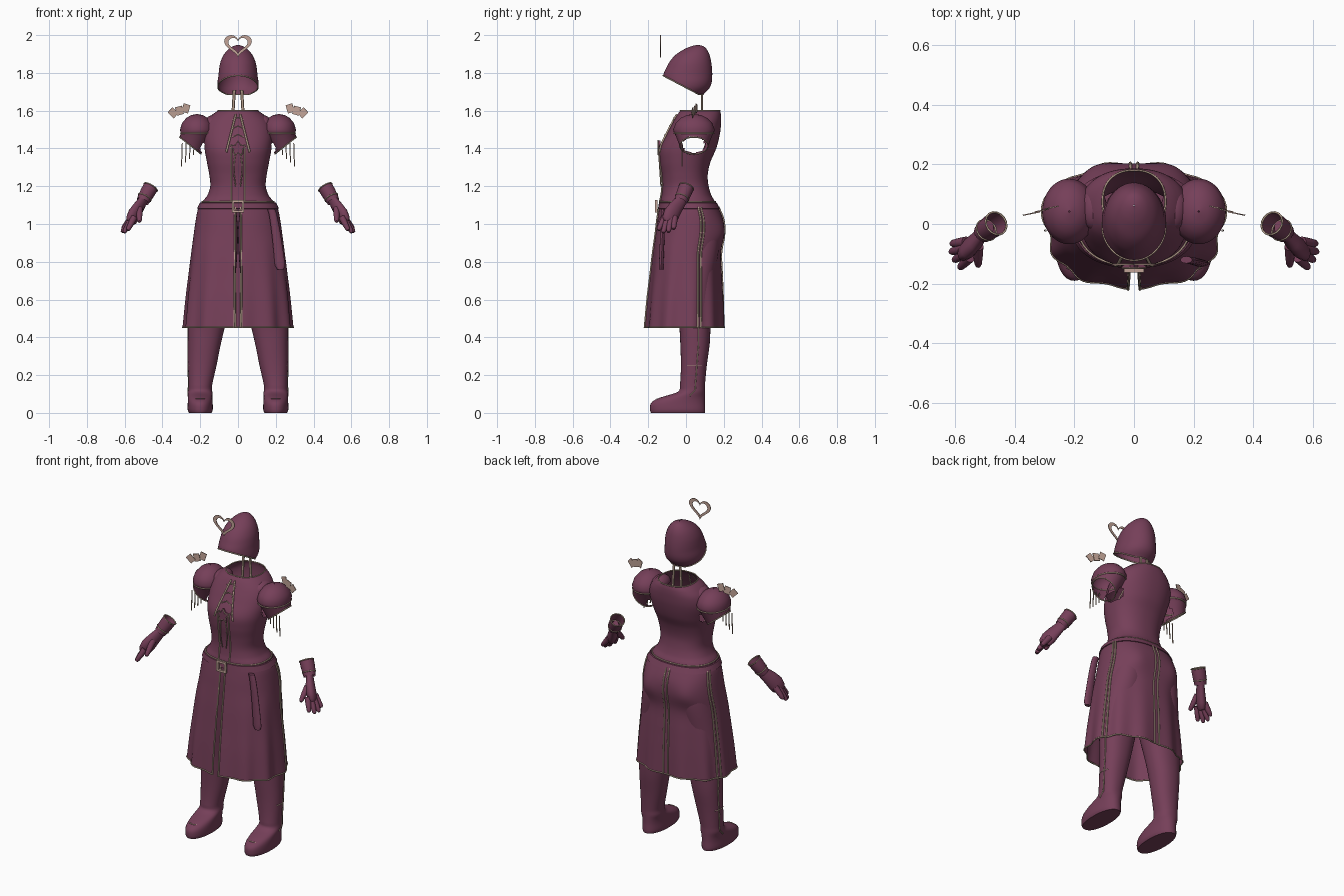
import bpy, bmesh, math
from math import sin, cos, pi, exp
from mathutils import Vector

if "Cube" in bpy.data.objects:
    bpy.data.objects.remove(bpy.data.objects["Cube"], do_unlink=True)


def material(name, rgb):
    m = bpy.data.materials.new(name)
    m.use_nodes = True
    m.diffuse_color = (*rgb, 1)
    m.node_tree.nodes["Principled BSDF"].inputs["Base Color"].default_value = (*rgb, 1)
    return m


CLOTH = material("plum cloth", (0.18, 0.05, 0.10))
TRIM = material("tan trim", (0.46, 0.34, 0.26))
BEIGE = material("pale beige", (0.54, 0.37, 0.31))
meshes = []


def sided(name, mirror):
    return [("left_" + name, 1), ("right_" + name, -1)] if mirror else [(name, 1)]


def sheet(name, rings, mat=CLOTH, closed=True, caps=False, mirror=False, cull=None):
    """Skin a list of rings of points."""
    for label, s in sided(name, mirror):
        bm = bmesh.new()
        rows = [[bm.verts.new((p[0] * s, p[1], p[2])) for p in r] for r in rings]
        n = len(rows[0])
        for a, b in zip(rows, rows[1:]):
            for i in range(n if closed else n - 1):
                j = (i + 1) % n
                bm.faces.new((a[i], a[j], b[j], b[i]))
        if caps:
            bm.faces.new(rows[0])
            bm.faces.new(rows[-1])
        if cull:
            bmesh.ops.delete(bm, geom=[f for f in bm.faces if cull(f.calc_center_median())], context="FACES")
        bmesh.ops.recalc_face_normals(bm, faces=bm.faces[:])
        me = bpy.data.meshes.new(label)
        bm.to_mesh(me)
        bm.free()
        me.materials.append(mat)
        ob = bpy.data.objects.new(label, me)
        bpy.context.collection.objects.link(ob)
        meshes.append(ob)


def cord(name, pts, r=0.0035, cyclic=False, mirror=False):
    """Round trim along a path."""
    for label, s in sided(name, mirror):
        cu = bpy.data.curves.new(label, "CURVE")
        cu.dimensions = "3D"
        cu.bevel_depth, cu.bevel_resolution = r, 1
        sp = cu.splines.new("POLY")
        sp.points.add(len(pts) - 1)
        for q, p in zip(sp.points, pts):
            q.co = (p[0] * s, p[1], p[2], 1)
        sp.use_cyclic_u = cyclic
        cu.materials.append(TRIM)
        bpy.context.collection.objects.link(bpy.data.objects.new(label, cu))


def plate(name, centre, size, turn=0, tilt=0, mirror=False):
    """Thin box standing in the xz plane: tilted in plane, then turned about z."""
    w, d, h = (v / 2 for v in size)
    def corner(x, y, z):
        x, z = x * cos(tilt) - z * sin(tilt), x * sin(tilt) + z * cos(tilt)
        return Vector(centre) + Vector((x * cos(turn) - y * sin(turn), x * sin(turn) + y * cos(turn), z))
    quad = [(-w, -h), (w, -h), (w, h), (-w, h)]
    sheet(name, [[corner(x, y, z) for x, z in quad] for y in (-d, d)], BEIGE, caps=True, mirror=mirror)


def section(rows, z):
    """Smoothly interpolate profile rows (z, centre x, half width, front y, back y)."""
    z = min(max(z, rows[0][0]), rows[-1][0])
    i = next((k for k in range(len(rows) - 2) if z <= rows[k + 1][0]), len(rows) - 2)
    a, b = rows[i], rows[i + 1]
    p, q = rows[max(i - 1, 0)], rows[min(i + 2, len(rows) - 1)]
    h = b[0] - a[0]
    t = (z - a[0]) / h
    out = []
    for k in range(1, 5):
        m0 = (b[k] - p[k]) / (b[0] - p[0]) * h
        m1 = (q[k] - a[k]) / (q[0] - a[0]) * h
        d = b[k] - a[k]
        out.append(a[k] + m0 * (t - 2 * t**2 + t**3) + d * (3 * t**2 - 2 * t**3) + m1 * (t**3 - t**2))
    return out


def point(rows, a, z, e=2.3, grow=0.0, fold=0.0):
    """Point on a profile body; angle 0 is the front, pi/2 is +x."""
    cx, rx, y0, y1 = section(rows, z)
    s, c = sin(a), cos(a)
    k = 1 + fold * cos(11 * a)
    x = math.copysign(abs(s) ** (2 / e), s) * (rx * k + grow)
    y = math.copysign(abs(c) ** (2 / e), c) * ((y1 - y0) / 2 * k + grow)
    return Vector((cx + x, (y0 + y1) / 2 - y, z))


def front(rows, x, z, lift=0.004, e=2.3):
    cx, rx, y0, y1 = section(rows, z)
    return Vector((x, (y0 + y1) / 2 - (y1 - y0) / 2 * (1 - min(abs(x / rx), 1) ** e) ** (1 / e) - lift, z))


def steps(a, b, n):
    return [a + (b - a) * i / n for i in range(n + 1)]


def around(n):
    return [2 * pi * i / n for i in range(n)]


# Torso, an open shell with arm holes
torso = [(1.1, 0, .197, -.138, .158), (1.125, 0, .183, -.136, .15), (1.15, 0, .163, -.13, .135),
         (1.2, 0, .147, -.125, .12), (1.26, 0, .152, -.128, .115), (1.33, 0, .165, -.138, .13),
         (1.4, 0, .178, -.138, .16), (1.48, 0, .185, -.1, .18), (1.54, 0, .17, -.068, .186),
         (1.58, 0, .135, -.045, .185), (1.6, 0, .105, -.03, .18)]


def arm_hole(c):
    return abs(c.x) > .11 and ((c.y - .04) / .06) ** 2 + ((c.z - 1.42) / .045) ** 2 < 1


sheet("torso", [[point(torso, a, z) for a in around(72)] for z in steps(1.1, 1.6, 56)], cull=arm_hole)
cord("collar_trim", [point(torso, a, 1.6) for a in around(48)], cyclic=True)
cord("waist_trim", [point(torso, a, 1.118, grow=.003) for a in around(48)], cyclic=True)

# Bodice trims, throat lacing and star brooch
cord("bodice_trim", [front(torso, .036, z) for z in steps(1.12, 1.42, 16)], .0045, mirror=True)
cord("throat_trim", [front(torso, .012 + (1.58 - z) * .25, z) for z in steps(1.38, 1.58, 10)], .0055, mirror=True)
for i, z in enumerate(steps(1.46, 1.55, 2)):
    cord(f"lace_{i}", [front(torso, -.03, z), front(torso, 0, z + .015, .008), front(torso, .03, z)], .003)
star = [Vector((r * sin(a), -.148, 1.4 + r * cos(a))) for i, a in enumerate(around(10)) for r in [.024 if i % 2 else .042]]
sheet("star_brooch", [[p + Vector((0, d, 0)) for p in star] for d in (0, .014)], caps=True)
cord("star_rim", star, .003, cyclic=True)
cord("hanging_loop", [(.012 + .01 * sin(t * pi), -.145 + .012 * t, 1.38 - .18 * t) for t in steps(0, 1, 8)], .003, mirror=True)

# Puffed sleeves, open underneath
puff = [(1.582, .002), (1.577, .03), (1.562, .056), (1.535, .079), (1.5, .09), (1.48, .086)]
rings = [[(.217 + r * sin(a), .042 + r * 1.22 * cos(a), z) for a in around(40)] for z, r in puff]
for t in steps(0, 1, 10):
    rings.append([(.22 + .032 * t + (.085 - .028 * t) * sin(a), .042 + (.1 - .025 * t) * cos(a),
                   1.475 - .06 * t + .045 * t * sin(a)) for a in around(40)])
sheet("sleeve", rings, mirror=True, cull=arm_hole)
cord("sleeve_band", rings[5], .004, cyclic=True, mirror=True)
cord("sleeve_edge", rings[-1], .0035, cyclic=True, mirror=True)
sheet("shoulder_gather", [[(.135 + .045 * sin(b) * sin(a), .05 + .07 * sin(b) * cos(a), 1.53 + .045 * cos(b))
                           for a in around(24)] for b in steps(.02, pi / 2, 8)], mirror=True)
for i in range(4):
    x = .232 + .021 * i
    cord(f"fringe_{i}", [(x, -.022, 1.43), (x + .004, -.022, 1.365 - .02 * i)], .003, mirror=True)
for i in range(3):
    plate(f"shoulder_fin_{i}", (.276 + .034 * i, .055 - .01 * i, 1.612 - .012 * i), (.037, .004, .045),
          -.2, .3 - .55 * i, mirror=True)

# Long skirt split at the front, with gentle folds and a rounded seat
skirt = [(.45, 0, .288, -.212, .203), (.6, 0, .275, -.2, .198), (.72, 0, .262, -.187, .192), (.85, 0, .247, -.173, .186),
         (.95, 0, .234, -.16, .2), (1.02, 0, .224, -.152, .197), (1.08, 0, .212, -.143, .175), (1.115, 0, .196, -.138, .157)]


def drape(a, z, grow=0.0):
    p = point(skirt, a, z, grow=grow, fold=.03 * max(0, (.95 - z) / .5))
    p.y += .018 * exp(-((z - .95) / .075) ** 2 - ((abs(a - pi) - .55) / .35) ** 2)
    return p


sheet("skirt", [[drape(a, z) for a in steps(.035, 2 * pi - .035, 130)] for z in steps(.45, 1.115, 32)], closed=False)
cord("hem_trim", [drape(a, .453) for a in steps(.035, 2 * pi - .035, 130)], .004)
for label, a in (("front", .045), ("side_front", pi / 2 + .27), ("side_back", pi / 2 + .36), ("back", pi - .035)):
    cord(label + "_slit_trim", [drape(a, z, .002) for z in steps(.45, 1.09, 24)], .005, mirror=True)

# Belt, buckle and hanging strap
sheet("belt", [[point(skirt, a, z, grow=g) for a in around(64)]
               for z, g in ((1.08, 0), (1.081, .005), (1.112, .005), (1.114, 0))])
for s in (-1, 1):
    plate(f"buckle_side_{s}", (.027 * s, -.157, 1.093), (.012, .012, .064))
    plate(f"buckle_bar_{s}", (0, -.157, 1.093 + .027 * s), (.062, .0118, .012))
strap = []
for t in steps(0, 1, 16):
    x, z = .175 + .05 * t ** .7, 1.08 - .32 * t
    w = (.02 + .008 * t) * min(1, ((1.03 - t) / .08) ** .5)
    strap.append([(x + w * sin(a), -.12 - .012 * t + .012 * cos(a), z) for a in around(12)])
sheet("hanging_strap", strap, caps=True)

# Trousers and boots
leg = [(0, .2, .06, -.185, .1), (.012, .2, .066, -.19, .102), (.055, .2, .066, -.183, .1), (.08, .2, .065, -.14, .1),
       (.11, .2, .064, -.045, .1), (.14, .2, .062, -.033, .1), (.25, .189, .075, -.027, .11),
       (.36, .178, .086, -.03, .125), (.45, .168, .097, -.035, .13), (.7, .135, .118, -.07, .15),
       (.95, .108, .108, -.1, .18), (1.08, .1, .09, -.1, .14)]
levels = steps(0, .15, 15) + steps(.18, 1.08, 24)
sheet("leg", [[point(leg, a, z, 2.2) for a in around(36)] for z in levels], caps=True, mirror=True)
cord("leg_seam", [point(leg, pi / 2 + .2, z, 2.2, .001) for z in steps(.09, .5, 14)], mirror=True)
cord("boot_cuff", [point(leg, a, .25, 2.2) for a in steps(pi / 2 - .5, pi / 2 + .6, 8)], .0025, mirror=True)
cord("instep_trim", [point(leg, a, .075, 2.2, .001) for a in steps(-.35, .35, 6)], .0025, mirror=True)

# Hood, cut along a slanted brim
hood = [(1.66, 0, .07, -.09, .07), (1.69, 0, .088, -.105, .095), (1.715, 0, .103, -.116, .122), (1.75, 0, .108, -.122, .136),
        (1.79, 0, .103, -.12, .139), (1.82, 0, .1, -.107, .138), (1.86, 0, .092, -.086, .133), (1.9, 0, .073, -.05, .123),
        (1.93, 0, .045, .0, .106), (1.943, 0, .022, .035, .088), (1.948, 0, .002, .06, .064)]


def brim(a):
    z = 1.73
    for _ in range(30):
        z = .5 * z + .5 * max(1.685, 1.69 - .53 * (point(hood, a, z, 2).y - .06))
    return z


sheet("hood", [[point(hood, a, brim(a) + (1.948 - brim(a)) * sin(t), 2) for a in around(48)] for t in steps(0, pi / 2, 26)])
cord("hood_brim", [point(hood, a, brim(a), 2, .001) for a in around(48)], .0035, cyclic=True)
sheet("neck_ribbon", [[(.02 + (1.7 - z) * .06 + .008 * sin(a), .085 + .006 * cos(a), z) for a in around(8)]
                      for z in steps(1.54, 1.71, 5)], TRIM, caps=True, mirror=True)


# Heart ornament floating before the hood
def heart(k, y):
    return [(.073 * k * sin(a) ** 3, y, 1.951 + k * .0041 * (13 * cos(a) - 5 * cos(2 * a) - 2 * cos(3 * a) - cos(4 * a)))
            for a in around(48)]


sheet("heart_ornament", [heart(k, y) for k, y in ((1, -.137), (.7, -.137), (.7, -.133), (1, -.133), (1, -.137))], BEIGE)


# Gloves with open cuffs
def tube(name, path, caps=True, flat=1.0):
    pts = [Vector(p[:3]) for p in path]
    rings = []
    for i, p in enumerate(pts):
        d = (pts[min(i + 1, len(pts) - 1)] - pts[max(i - 1, 0)]).normalized()
        u = Vector((.75, .6, .3)).cross(d).normalized()
        v = d.cross(u)
        rings.append([p + path[i][3] * (u * cos(a) + v * sin(a) * flat) for a in around(16)])
    sheet(name, rings, caps=caps, mirror=True)
    return rings


cuff = tube("glove_cuff", [(.462, .002, 1.195, .04), (.477, -.008, 1.17, .04), (.494, -.02, 1.14, .037),
                           (.505, -.03, 1.12, .034)], False)
for i in (0, 2):
    cord(f"cuff_trim_{i}", cuff[i], cyclic=True, mirror=True)
tube("glove_palm", [(.49, -.016, 1.145, .033), (.508, -.032, 1.115, .034), (.528, -.056, 1.085, .041),
                    (.55, -.078, 1.05, .046), (.565, -.09, 1.02, .04), (.57, -.094, 1.008, .028)], True, .62)
for label, start, tip in (("index", (.55, -.112, 1.035), (.585, -.148, .965)), ("middle", (.56, -.097, 1.03), (.605, -.122, .952)),
                          ("ring", (.565, -.08, 1.03), (.616, -.094, .955)), ("little", (.562, -.06, 1.035), (.613, -.066, .972)),
                          ("thumb", (.522, -.075, 1.08), (.522, -.143, 1.01))):
    a, b = Vector(start), Vector(tip)
    tube(label + "_finger", [(*a.lerp(b, t), r) for t, r in ((0, .018), (.5, .0155), (.85, .0125), (.97, .008), (1, .002))])

# Smooth shading with sharp edges kept
bpy.ops.object.select_all(action="DESELECT")
for ob in meshes:
    ob.select_set(True)
bpy.context.view_layer.objects.active = meshes[0]
bpy.ops.object.shade_smooth_by_angle(angle=math.radians(40))
